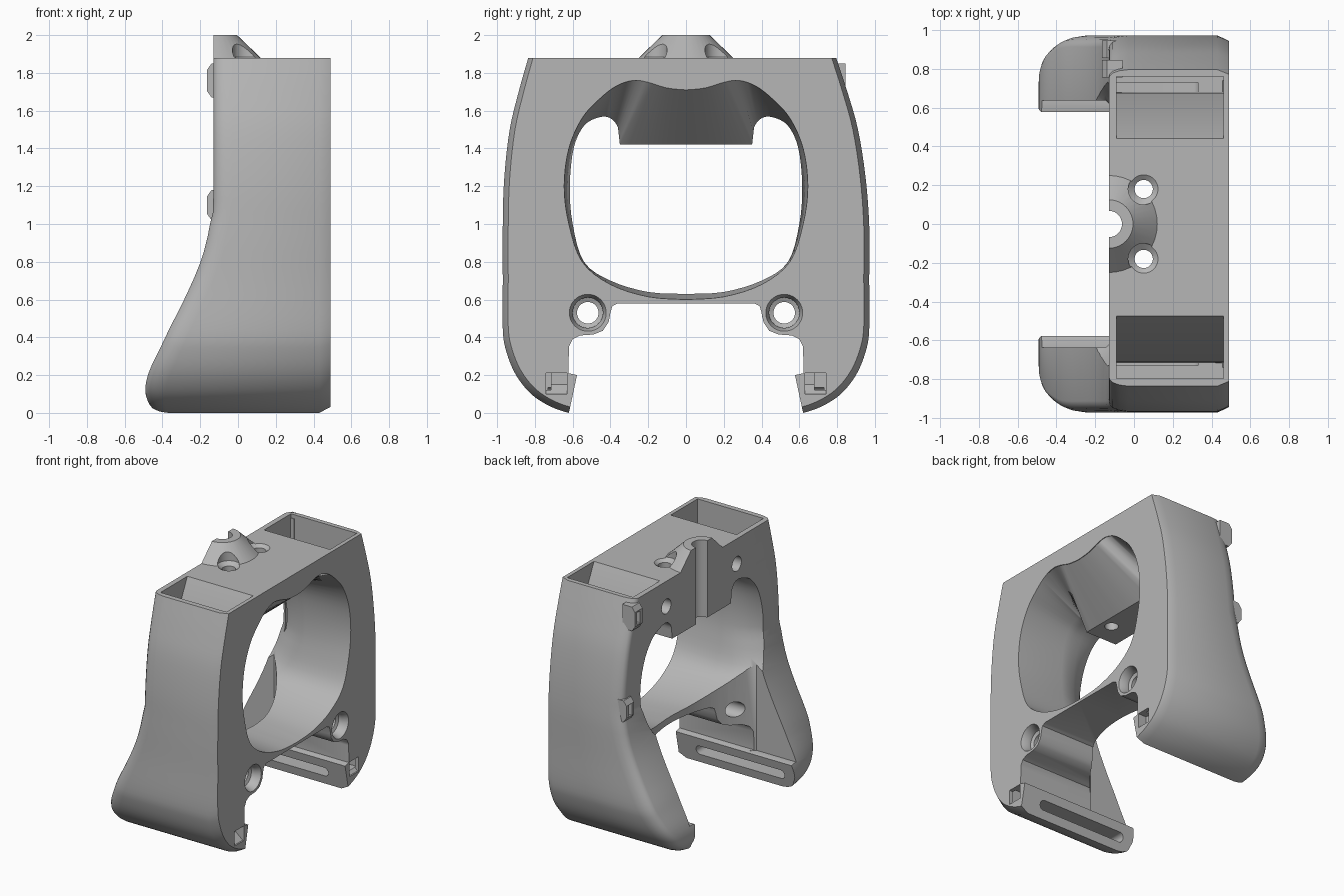
import bpy, bmesh, math
from mathutils import Vector

if "Cube" in bpy.data.objects:
    bpy.data.objects.remove(bpy.data.objects["Cube"], do_unlink=True)

grey = bpy.data.materials.new("plain grey")
grey.diffuse_color = (0.47, 0.47, 0.47, 1)
grey.use_nodes = True
grey.node_tree.nodes["Principled BSDF"].inputs["Base Color"].default_value = (0.47, 0.47, 0.47, 1)


def finish(bm, name):
    bmesh.ops.recalc_face_normals(bm, faces=bm.faces)
    mesh = bpy.data.meshes.new(name)
    bm.to_mesh(mesh)
    bm.free()
    mesh.materials.append(grey)
    ob = bpy.data.objects.new(name, mesh)
    bpy.context.collection.objects.link(ob)
    return ob


def loft(name, rings, paired=False):
    """Skin rings of 3D points; paired caps join left and right points."""
    bm = bmesh.new()
    vs = [[bm.verts.new(p) for p in r] for r in rings]
    n = len(rings[0])
    for a, b in zip(vs, vs[1:]):
        for i in range(n):
            j = (i + 1) % n
            bm.faces.new((a[i], a[j], b[j], b[i]))
    for r in (vs[0], vs[-1]):
        if paired:
            for i in range(n // 2 - 1):
                bm.faces.new((r[i], r[i + 1], r[n - 2 - i], r[n - 1 - i]))
        else:
            bm.faces.new(r)
    return finish(bm, name)


def prism(name, pts, axis, lo, hi):
    """Extrude a 2D outline along one axis."""
    def place(p, h):
        q = list(p)
        q.insert(axis, h)
        return q
    return loft(name, [[place(p, h) for p in pts] for h in (lo, hi)])


def box(name, x, y, z):
    return prism(name, [(x[0], y[0]), (x[1], y[0]), (x[1], y[1]), (x[0], y[1])], 2, *z)


def rod(name, axis, centre, stations):
    """Turned shape: stations are (height, radius) along the axis."""
    rings = []
    for h, r in stations:
        ring = []
        for k in range(40):
            a = math.tau * k / 40
            p = [centre[0] + r * math.cos(a), centre[1] + r * math.sin(a)]
            p.insert(axis, h)
            ring.append(p)
        rings.append(ring)
    return loft(name, rings)


def boolean(ob, other, op="DIFFERENCE"):
    mod = ob.modifiers.new("bool", "BOOLEAN")
    mod.operation, mod.solver, mod.object = op, "EXACT", other
    bpy.context.view_layer.objects.active = ob
    bpy.ops.object.modifier_apply(modifier=mod.name)
    bpy.data.objects.remove(other, do_unlink=True)


def spline(pts, until, subs=4):
    """Smooth the first segments of an outline, keep the rest straight."""
    P = [Vector(p) for p in pts]
    out = []
    for i in range(len(P) - 1):
        b, c = P[i], P[i + 1]
        a, d = P[max(i - 1, 0)], P[min(i + 2, len(P) - 1)]
        for k in range(subs):
            t = k / subs
            if i < until:
                out.append(0.5 * (2 * b + (c - a) * t + (2 * a - 5 * b + 4 * c - d) * t * t
                                  + (3 * b - a - 3 * c + d) * t ** 3))
            else:
                out.append(b.lerp(c, t))
    return out + [P[-1]]


# Back edge of the side walls, as (height, depth)
BACK = spline([(0, -.47), (.05, -.49), (.12, -.485), (.2, -.46), (.32, -.405), (.42, -.36), (.6, -.275),
               (.8, -.195), (1, -.148), (1.2, -.13), (3, -.13)], 9)


def back_x(z):
    for (z0, x0), (z1, x1) in zip(BACK, BACK[1:]):
        if z <= z1:
            return x0 + (x1 - x0) * max(0, z - z0) / (z1 - z0)


# Outer shell with chamfered front and rounded back rim
side = spline([(.815, 1.88), (.87, 1.7), (.922, 1.5), (.956, 1.25), (.97, 1), (.97, .7), (.97, .44),
               (.95, .32), (.9, .2), (.82, .1), (.72, .035), (.62, 0), (.58, 0)], 11)


def lean(z):
    return .02 * max(0, (z - 1) / .88)


outline = [(y - lean(z), z) for y, z in side] + [(-y - lean(z), z) for y, z in reversed(side)]


def inset(d, xf):
    return [(xf(z), y * (1 - d), .95 + (z - .95) * (1 - d) if z < .95 else z) for y, z in outline]


body = loft("body_frame", [
    inset(.03, lambda z: .49), inset(0, lambda z: .43), inset(0, lambda z: back_x(z) + .1),
    inset(.007, lambda z: back_x(z) + .055), inset(.022, lambda z: back_x(z) + .02),
    inset(.04, lambda z: back_x(z) + .005), inset(.06, back_x)], paired=True)

# Domed guide on the top, kept in front of the back face
guide = rod("guide", 2, (-.13, 0), [(1.8, .25), (1.88, .25), (2, .125)])
boolean(guide, box("trim", (-.5, -.13), (-.4, .4), (1.7, 2.1)))
boolean(body, guide, "UNION")

# Central opening, narrowing under the thick top block and flaring at the back
front = spline([(0, .6), (.2, .615), (.4, .68), (.55, .8), (.62, 1), (.645, 1.2), (.62, 1.4), (.55, 1.56),
                (.46, 1.66), (.37, 1.73), (.28, 1.76), (.2, 1.75), (.1, 1.72), (0, 1.71)], 13)
rear = spline([(0, .63), (.2, .64), (.4, .7), (.54, .8), (.6, 1), (.615, 1.2), (.595, 1.4), (.54, 1.52),
               (.46, 1.565), (.4, 1.56), (.36, 1.51), (.35, 1.42), (.15, 1.42), (0, 1.42)], 10)


def mirrored(half):
    return [(y, z) for y, z in half] + [(-y, z) for y, z in reversed(half[1:-1])]


def flare(y, z, amount):
    """Move a side point outward, fading to nothing at the top and bottom."""
    fade = math.sin(math.pi * min(1, max(0, (z - .6) / .97))) ** .7
    side_weight = min(1, max(0, (abs(y) - .42) / .12))
    return y + math.copysign(amount * fade * side_weight, y)


F, R = mirrored(front), mirrored(rear)
boolean(body, loft("opening", [[(.55, y, z) for y, z in F], [(.485, y, z) for y, z in F],
                               [(.13, y, z) for y, z in R]] +
                   [[(back_x(z) + dx, flare(y, z, g), z) for y, z in R]
                    for dx, g in ((.2, .01), (.13, .03), (.07, .06), (.02, .1), (-.02, .14))] +
                   [[(-.75, flare(y, z, .14), z) for y, z in R]]))

# Lower gap between the arms
gap = [(0, .58), (.36, .58), (.39, .565), (.4, .53), (.41, .48), (.44, .435), (.49, .415), (.56, .41),
       (.6, .39), (.62, .35), (.622, .21), (.577, .2), (.62, 0), (.64, -.1), (0, -.1)]
boolean(body, prism("gap", mirrored(gap), 0, -.7, .7))

# Round bite out of the back of the lower ledge, leaving the arms clear behind it
ys = [-.635 + 1.27 * k / 24 for k in range(25)]
bite = [(-.74 + math.sqrt(.87 ** 2 - y * y), y) for y in ys] + [(-.7, .635), (-.7, -.635)]
boolean(body, prism("bite", bite, 2, .205, 1.3))

for s in (1, -1):
    o = -.015 if s > 0 else .02
    # Strap pocket running down each arm
    pocket = [(s * (y + o), z) for y, z in
              ((.45, 1.89), (.44, 1.95), (.775, 1.95), (.775, 1.6), (.775, .12), (.695, .12), (.69, 1.4))]
    boolean(body, prism("pocket", pocket, 0, -.09, .46))
    # Strap slot through the arm tip
    slot = [((.3 if math.cos(a) > 0 else -.37) + .035 * math.cos(a), .1 + .035 * math.sin(a))
            for a in [math.tau * (k + .5) / 24 for k in range(24)]]
    boolean(body, prism("slot", slot, 1, *sorted((s * .5, s * .73))))
    # Countersunk screw holes in the front plate
    boolean(body, rod("screw_hole", 0, (s * .52, .53),
                      [(-.4, .057), (.41, .057), (.42, .08), (.45, .08), (.495, .1)]))
    # Square sockets near the arm tips
    boolean(body, prism("socket", [(.42, .15), (.42, .21), (.55, .21), (.55, .1), (.48, .1)], 1,
                        *sorted((s * .63, s * .74))))
    # Holes in the back face of the top block
    boolean(body, rod("back_hole", 0, (s * .42, 1.69), [(-.3, .055), (.06, .055)]))
    # Vertical screw holes beside the guide
    boolean(body, rod("top_hole", 2, (.05, s * .18),
                      [(1.3, .047), (1.86, .047), (1.885, .08), (2.1, .08)]))

# Half-round channel in the middle of the back face
boolean(body, rod("channel", 2, (-.13, 0), [(1.3, .068), (2.1, .068)]))


def smooth(ob):
    bpy.ops.object.select_all(action="DESELECT")
    ob.select_set(True)
    bpy.context.view_layer.objects.active = ob
    bpy.ops.object.shade_smooth_by_angle(angle=math.radians(35))


smooth(body)

# Small pierced lugs on one arm
for name, y, z, h in (("upper_lug", .8, 1.76, .09), ("lower_lug", .9, 1.1, .08)):
    lug = prism(name, [(-.06, z - h), (-.14, z - h), (-.165, z - h + .035), (-.165, z + h - .035),
                       (-.14, z + h), (-.06, z + h)], 1, y - .045, y + .045)
    boolean(lug, box("lug_hole", (-.2, -.11), (y - .018, y + .018), (z - .045, z + .045)))
    smooth(lug)
